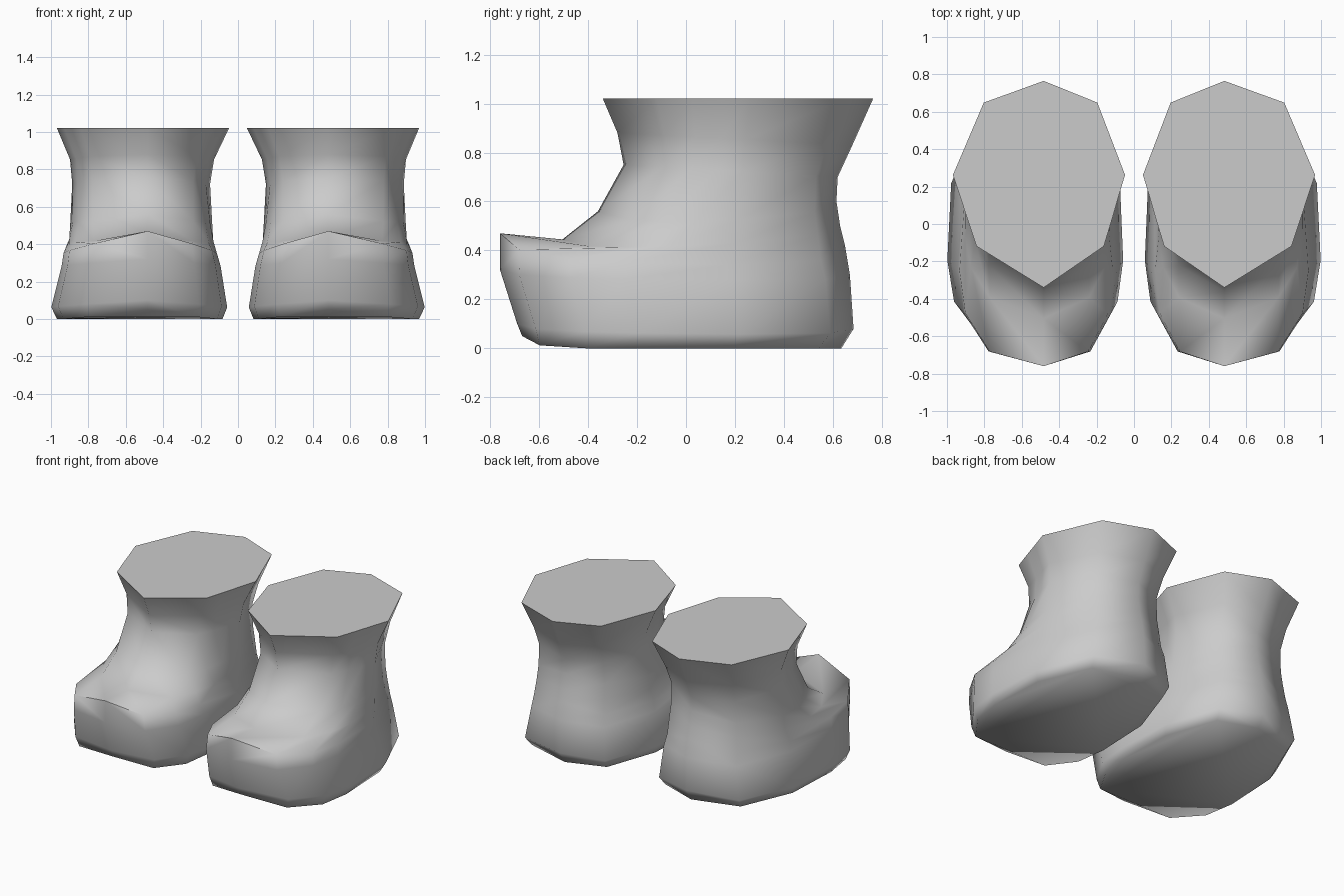
import bpy
import bmesh
import math

cube = bpy.data.objects.get("Cube")
if cube:
    bpy.data.objects.remove(cube, do_unlink=True)

grey = bpy.data.materials.new("plain grey")
grey.use_nodes = True
grey.diffuse_color = (0.6, 0.6, 0.6, 1)
grey.node_tree.nodes["Principled BSDF"].inputs["Base Color"].default_value = (0.6, 0.6, 0.6, 1)

# Half outlines from front to back: (share of half width, share of length)
FOOT = [(0, 0), (.64, .055), (.93, .2), (1, .36), (.96, .66), (.65, .93), (0, 1)]
SHAFT = [(0, 0), (.74, .2), (.84, .33), (.92, .44), (1, .545), (.66, .895), (0, 1)]

# Rings from sole to mouth:
# front y, back y, outer width, inner width, front z, back z, side drop, shaft blend
RINGS = [
    (-.67, .635, .485, .40, .05, 0, .055, 0),
    (-.69, .685, .515, .425, .10, .08, .03, 0),
    (-.76, .67, .46, .39, .32, .30, .03, 0),
    (-.76, .65, .45, .37, .47, .42, .1, 0),
    (-.505, .63, .43, .36, .445, .5, .05, .3),
    (-.36, .615, .42, .35, .56, .6, .06, .6),
    (-.255, .62, .405, .335, .75, .7, 0, .9),
    (-.28, .68, .415, .355, .88, .83, 0, 1),
    (-.34, .765, .485, .435, 1.02, 1.02, 0, 1),
]
CENTRE = .483


def ring_points(ring, side):
    """Closed outline of one ring, outer half then inner half."""
    front, back, outer, inner, z_front, z_back, drop, blend = ring
    half = []
    for (u0, t0), (u1, t1) in zip(FOOT, SHAFT):
        u = u0 + (u1 - u0) * blend
        t = t0 + (t1 - t0) * blend
        z = max(0, z_front + (z_back - z_front) * t - drop * u)
        half.append((u, front + (back - front) * t, z))
    points = [(CENTRE + outer * u, y, z) for u, y, z in half]
    points += [(CENTRE - inner * u, y, z) for u, y, z in half[-2:0:-1]]
    return [(side * x, y, z) for x, y, z in points]


def make_boot(name, side):
    bm = bmesh.new()
    loops = [[bm.verts.new(p) for p in ring_points(r, side)] for r in RINGS]
    # Walls between neighbouring rings
    for low, high in zip(loops, loops[1:]):
        for i in range(len(low)):
            j = (i + 1) % len(low)
            bm.faces.new((low[i], low[j], high[j], high[i]))
    # Sole and closed mouth
    bm.faces.new(loops[0])
    bm.faces.new(loops[-1])
    bmesh.ops.recalc_face_normals(bm, faces=bm.faces)
    mesh = bpy.data.meshes.new(name)
    bm.to_mesh(mesh)
    bm.free()
    mesh.materials.append(grey)
    boot = bpy.data.objects.new(name, mesh)
    bpy.context.collection.objects.link(boot)
    bpy.ops.object.select_all(action="DESELECT")
    boot.select_set(True)
    bpy.context.view_layer.objects.active = boot
    bpy.ops.object.shade_smooth_by_angle(angle=math.radians(75))


make_boot("left_boot", 1)
make_boot("right_boot", -1)
